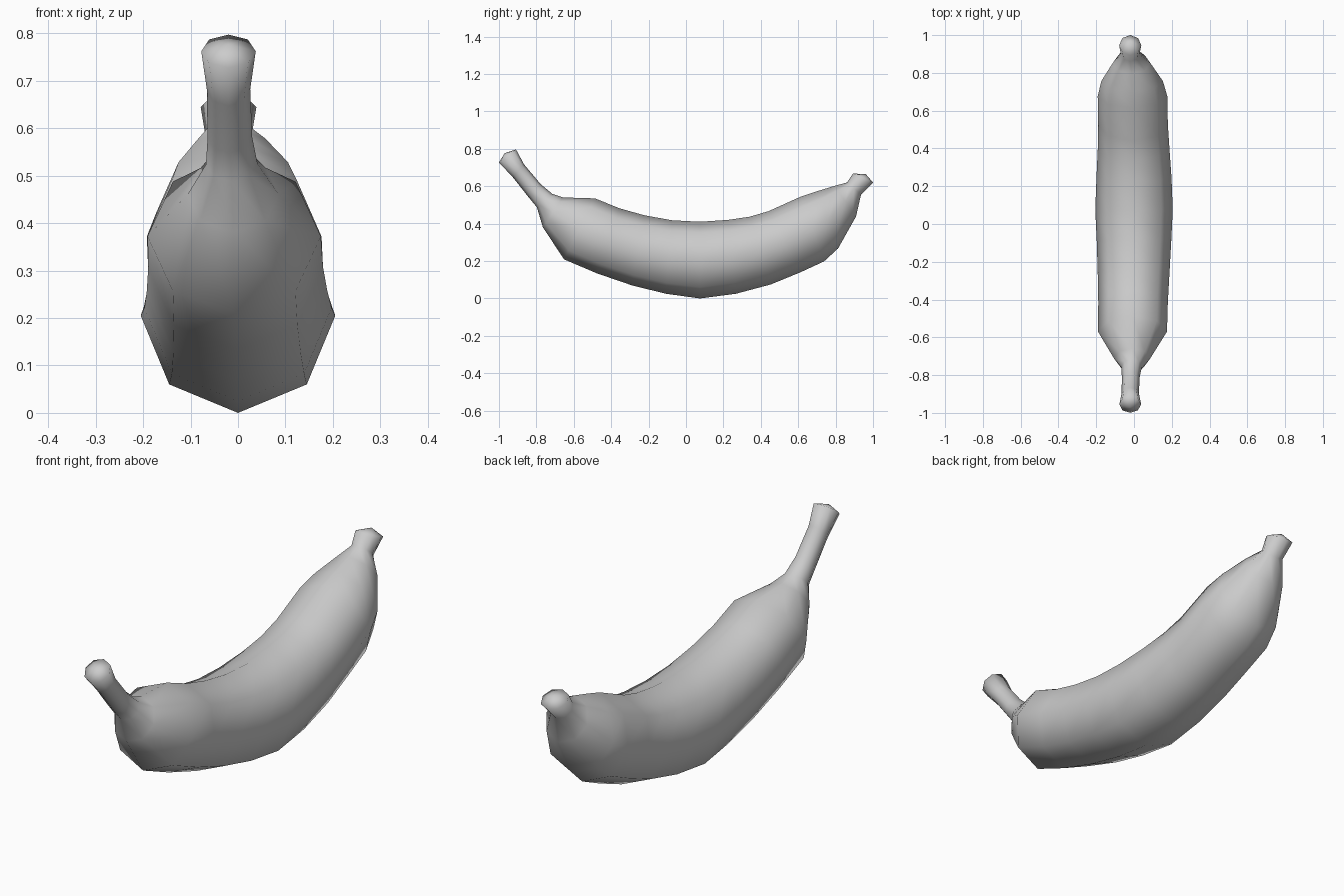
import bpy, bmesh, math
from mathutils import Vector

if "Cube" in bpy.data.objects:
    bpy.data.objects.remove(bpy.data.objects["Cube"])

# Each section: outer (lower) y, z then inner (upper) y, z then x shift
SECTIONS = [
    (-1.0, .727, -.909, .797, -.02),    # stem knob
    (-.925, .647, -.866, .717, -.02),
    (-.847, .548, -.778, .612, -.017),  # stem
    (-.797, .487, -.716, .560, -.013),
    (-.765, .380, -.658, .540, -.01),   # shoulder
    (-.652, .209, -.487, .535, -.008),
    (-.476, .134, -.353, .481, -.005),  # body
    (-.289, .070, -.220, .444, -.002),
    (-.107, .025, -.075, .418, 0),
    (.075, .0, .075, .410, 0),
    (.267, .025, .225, .420, 0),
    (.454, .075, .340, .437, -.002),
    (.610, .139, .440, .466, -.005),
    (.738, .198, .615, .545, -.008),
    (.813, .267, .700, .573, -.01),     # tapering tip
    (.909, .438, .795, .602, -.013),
    (.936, .556, .861, .620, -.02),
    (1.0, .620, .893, .668, -.02),      # tip knob
]
SIDES = 8

bm = bmesh.new()


def add_ring(y0, z0, y1, z1, x):
    low, high = Vector((x, y0, z0)), Vector((x, y1, z1))
    mid, arm = (low + high) / 2, (low - high) / 2
    side = Vector((arm.length, 0, 0))
    return [bm.verts.new(mid + arm * math.cos(a) + side * math.sin(a))
            for a in (2 * math.pi * i / SIDES for i in range(SIDES))]


def cap(ring, centre):
    tip = bm.verts.new(centre)
    for i in range(SIDES):
        bm.faces.new((ring[i], ring[(i + 1) % SIDES], tip))


# Loft the skin through the octagonal sections
rings = [add_ring(*s) for s in SECTIONS]
for a, b in zip(rings, rings[1:]):
    for i in range(SIDES):
        j = (i + 1) % SIDES
        bm.faces.new((a[i], a[j], b[j], b[i]))

# Slightly domed ends
cap(rings[0], (-.02, -.970, .776))
cap(rings[-1], (-.02, .962, .664))

bmesh.ops.recalc_face_normals(bm, faces=bm.faces)
for f in bm.faces:
    f.smooth = True
mesh = bpy.data.meshes.new("banana")
bm.to_mesh(mesh)
bm.free()
banana = bpy.data.objects.new("banana", mesh)
bpy.context.collection.objects.link(banana)
